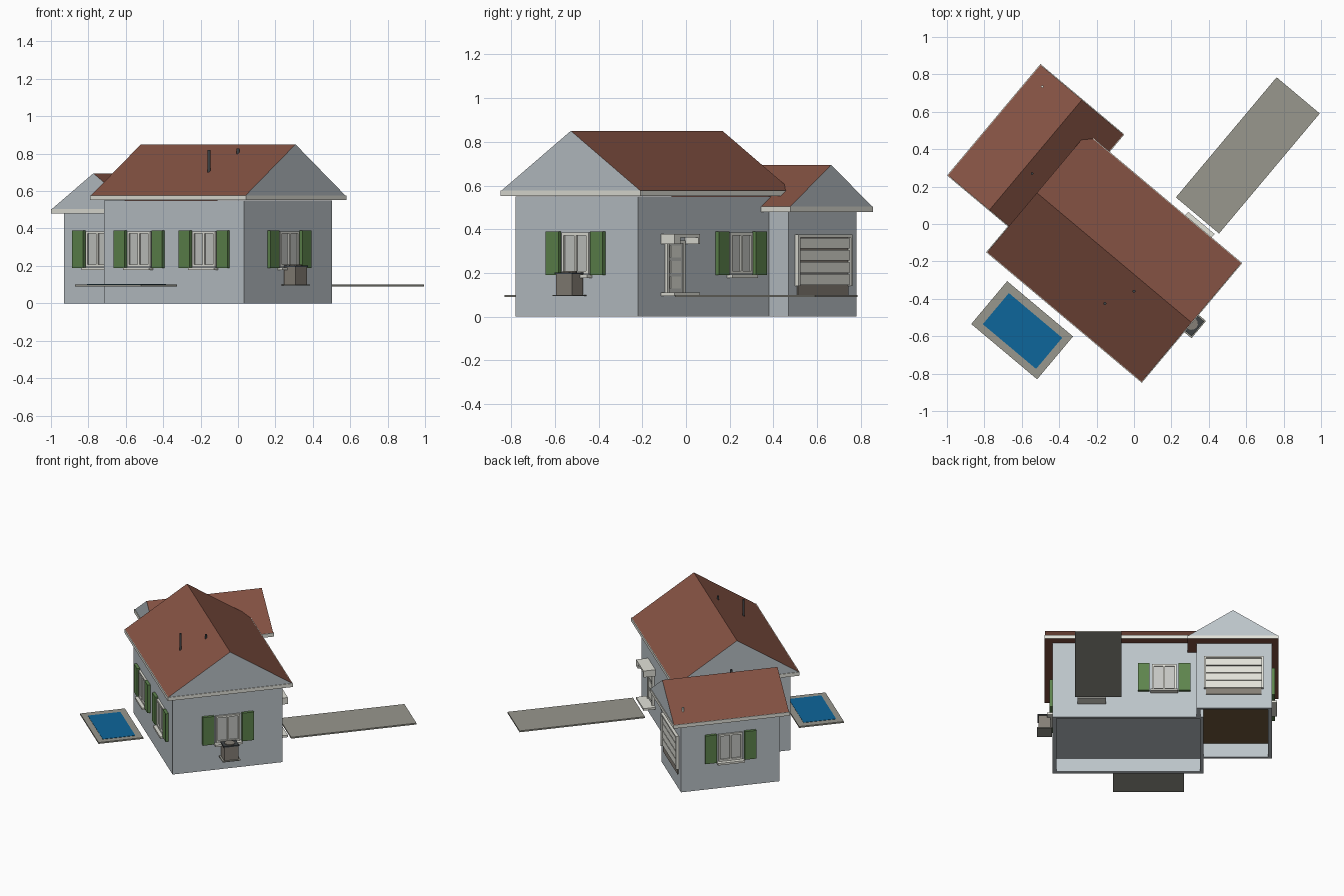
import bpy, bmesh, math
from mathutils import Matrix, Vector

cube = bpy.data.objects.get("Cube")
if cube:
    bpy.data.objects.remove(cube, do_unlink=True)


def material(name, r, g, b):
    lin = [((c / 255 + 0.055) / 1.055) ** 2.4 for c in (r, g, b)] + [1]
    m = bpy.data.materials.new(name)
    m.use_nodes = True
    m.diffuse_color = lin
    m.node_tree.nodes["Principled BSDF"].inputs["Base Color"].default_value = lin
    return m


WALL = material("wall_blue_grey", 188, 196, 201)
ROOF = material("roof_red_brown", 133, 82, 67)
TRIM = material("trim_off_white", 226, 226, 217)
PANE = material("pane_pale_grey", 196, 198, 194)
GREEN = material("shutter_green", 94, 132, 77)
PAVING = material("paving_grey", 152, 151, 141)
WATER = material("pool_blue", 13, 102, 155)
METAL = material("dark_metal", 62, 66, 68)
UNIT = material("unit_grey", 134, 128, 119)
WOOD = material("floor_brown", 115, 91, 60)

# The whole property is turned on its plot
PLOT = Matrix.Rotation(math.radians(-40), 4, "Z")


def finish(bm, name, mats, matrix):
    bmesh.ops.recalc_face_normals(bm, faces=bm.faces)
    mesh = bpy.data.meshes.new(name)
    bm.to_mesh(mesh)
    bm.free()
    for m in mats:
        mesh.materials.append(m)
    ob = bpy.data.objects.new(name, mesh)
    bpy.context.collection.objects.link(ob)
    ob.matrix_world = matrix
    return ob


def boxes(name, mat, *specs, matrix=PLOT):
    """Boxes given as x0, x1, y0, y1, z0, z1, joined into one part."""
    bm = bmesh.new()
    for x0, x1, y0, y1, z0, z1 in specs:
        centre = Matrix.Translation(((x0 + x1) / 2, (y0 + y1) / 2, (z0 + z1) / 2))
        size = Matrix.Diagonal((x1 - x0, y1 - y0, z1 - z0, 1))
        bmesh.ops.create_cube(bm, size=1, matrix=centre @ size)
    return finish(bm, name, [mat], PLOT if matrix is None else matrix)


def cylinder(name, mat, x, y, z0, z1, r):
    bm = bmesh.new()
    bmesh.ops.create_cone(bm, cap_ends=True, segments=12, radius1=r, radius2=r, depth=z1 - z0,
                          matrix=Matrix.Translation((x, y, (z0 + z1) / 2)))
    return finish(bm, name, [mat], PLOT)


def gable_roof(name, x0, x1, y0, y1, eave, ridge, along_x):
    """Fascia tray with brown soffit, and a gabled prism on top."""
    fascia = boxes(name + "_fascia", TRIM, (x0, x1, y0, y1, eave - 0.025, eave))
    fascia.data.materials.append(ROOF)
    for p in fascia.data.polygons:
        p.material_index = int(p.normal.z < -0.5)
    e = 0.004
    x0, x1, y0, y1 = x0 + e, x1 - e, y0 + e, y1 - e
    bm = bmesh.new()
    if along_x:
        mid = (y0 + y1) / 2
        ends = [[(x, y0, eave), (x, y1, eave), (x, mid, ridge)] for x in (x0, x1)]
    else:
        mid = (x0 + x1) / 2
        ends = [[(x0, y, eave), (x1, y, eave), (mid, y, ridge)] for y in (y0, y1)]
    a, b = [[bm.verts.new(c) for c in tri] for tri in ends]
    bm.faces.new(a)
    bm.faces.new(b)
    for i in range(3):
        j = (i + 1) % 3
        bm.faces.new((a[i], a[j], b[j], b[i]))
    roof = finish(bm, name, [WALL, ROOF], PLOT)
    for p in roof.data.polygons:
        p.material_index = int(abs(p.normal.z) > 0.2)


# Walls, hollow below the floors
T = 0.025
MX0, MX1, MY0, MY1 = -0.45, 0.526, -0.578, 0.156
WX0, WX1, WY0, WY1 = -0.89, -0.405, -0.386, 0.272
boxes("main_walls", WALL,
      (MX0, MX1, MY0, MY0 + T, 0, 0.55), (MX0, MX1, MY1 - T, MY1, 0, 0.55),
      (MX0, MX0 + T, MY0 + T, MY1 - T, 0, 0.55), (MX1 - T, MX1, MY0 + T, MY1 - T, 0, 0.55))
boxes("wing_walls", WALL,
      (WX0, WX0 + T, WY0, WY1, 0, 0.48), (WX0 + T, MX0, WY0, WY0 + T, 0, 0.48),
      (WX0 + T, WX1, WY1 - T, WY1, 0, 0.48), (WX1 - T, WX1, MY1, WY1 - T, 0, 0.48))
boxes("main_floor", WALL, (MX0 + T, MX1 - T, MY0 + T, MY1 - T, 0.1, 0.11))
boxes("wing_floor", WOOD, (WX0 + T, MX0, WY0 + T, WY1 - T, 0.1, 0.11))

# Roofs
gable_roof("main_roof", -0.509, 0.578, -0.624, 0.212, 0.577, 0.85, True)
gable_roof("wing_roof", -0.933, -0.347, -0.444, 0.334, 0.505, 0.695, False)

# Roof pipes
cylinder("tall_vent_pipe", METAL, 0.154, -0.426, 0.68, 0.82, 0.008)
cylinder("short_vent_pipe", METAL, 0.231, -0.276, 0.77, 0.828, 0.008)
cylinder("wing_vent_pipe", METAL, -0.591, -0.144, 0.63, 0.69, 0.007)
cylinder("wing_light_pipe", TRIM, -0.848, 0.248, 0.54, 0.585, 0.007)


def on_wall(x, y, degrees):
    """Frame with its origin on a wall and -y pointing outward."""
    return PLOT @ Matrix.Translation((x, y, 0)) @ Matrix.Rotation(math.radians(degrees), 4, "Z")


def window(name, x, y, degrees):
    m = on_wall(x, y, degrees)
    w, z0, z1, b = 0.08, 0.195, 0.385, 0.013
    boxes(name + "_pane", PANE, (-w, w, -0.005, 0.01, z0, z1), matrix=m)
    boxes(name + "_frame", TRIM,
          (-w, -w + b, -0.014, 0, z0, z1), (w - b, w, -0.014, 0, z0, z1),
          (-w, w, -0.014, 0, z1 - b, z1), (-w, w, -0.014, 0, z0, z0 + b),
          (-b / 2, b / 2, -0.014, 0, z0, z1), matrix=m)
    boxes(name + "_sill", TRIM, (-0.09, 0.09, -0.035, 0, 0.178, 0.192), matrix=m)
    boxes(name + "_shutters", GREEN,
          *[(s * 0.132 - 0.038, s * 0.132 + 0.038, -0.02, 0, 0.19, 0.39) for s in (-1, 1)], matrix=m)


window("front_window_a", 0.257, MY0, 0)
window("front_window_b", -0.197, MY0, 0)
window("wing_front_window", -0.648, WY0, 0)
window("end_window", MX1, -0.21, 90)
window("back_window", -0.195, MY1, 180)
window("wing_side_window", WX0, -0.057, -90)

# Garage door
g = on_wall(-0.645, WY1, 180)
H = 0.18
boxes("garage_door_gaps", UNIT, (-H, H, -0.004, 0.01, 0.14, 0.37), matrix=g)
boxes("garage_door_panels", TRIM,
      *[(-H, H, -0.011, 0, 0.146 + i * 0.055, 0.196 + i * 0.055) for i in range(4)], matrix=g)
boxes("garage_frame", TRIM, (-H - 0.012, -H, -0.02, 0, 0.14, 0.375),
      (H, H + 0.012, -0.02, 0, 0.14, 0.375), (-H, H, -0.02, 0, 0.363, 0.375), matrix=g)
boxes("garage_threshold", UNIT, (-H, H, -0.006, 0.01, 0.1, 0.14), matrix=g)

# Entrance door with canopy and step
d = on_wall(0.272, MY1, 180)
boxes("entrance_door", PANE, (-0.05, 0.05, -0.008, 0.01, 0.11, 0.335), matrix=d)
boxes("entrance_panels", TRIM,
      *[(-0.036, 0.036, -0.012, 0, z, z + 0.055) for z in (0.13, 0.2, 0.27)], matrix=d)
boxes("entrance_frame", TRIM, (-0.063, -0.05, -0.016, 0, 0.11, 0.348),
      (0.05, 0.063, -0.016, 0, 0.11, 0.348), (-0.05, 0.05, -0.016, 0, 0.335, 0.348), matrix=d)
boxes("entrance_canopy", TRIM, (-0.092, 0.092, -0.08, 0, 0.362, 0.378),
      (-0.092, -0.05, -0.08, 0, 0.332, 0.362), (0.08, 0.092, -0.08, 0, 0.332, 0.362), matrix=d)
boxes("entrance_step", TRIM, (-0.092, 0.092, -0.08, 0, 0.095, 0.11), matrix=d)

# Cooling unit
boxes("cooling_unit_base", PAVING, (0.53, 0.628, -0.27, -0.15, 0.094, 0.1))
boxes("cooling_unit_body", UNIT, (0.538, 0.617, -0.257, -0.163, 0.1, 0.195))
boxes("cooling_unit_lid", METAL, (0.533, 0.622, -0.262, -0.158, 0.195, 0.203))
cylinder("cooling_unit_grille", UNIT, 0.578, -0.21, 0.2, 0.208, 0.034)

# Path and pool
boxes("driveway", PAVING, (0.08, 0.381, 0.253, 1.091, 0.09, 0.1))
boxes("pool_deck", PAVING, (-0.323, 0.137, -0.969, -0.67, 0.09, 0.1))
boxes("pool_water", WATER, (-0.275, 0.097, -0.93, -0.713, 0.095, 0.102))
